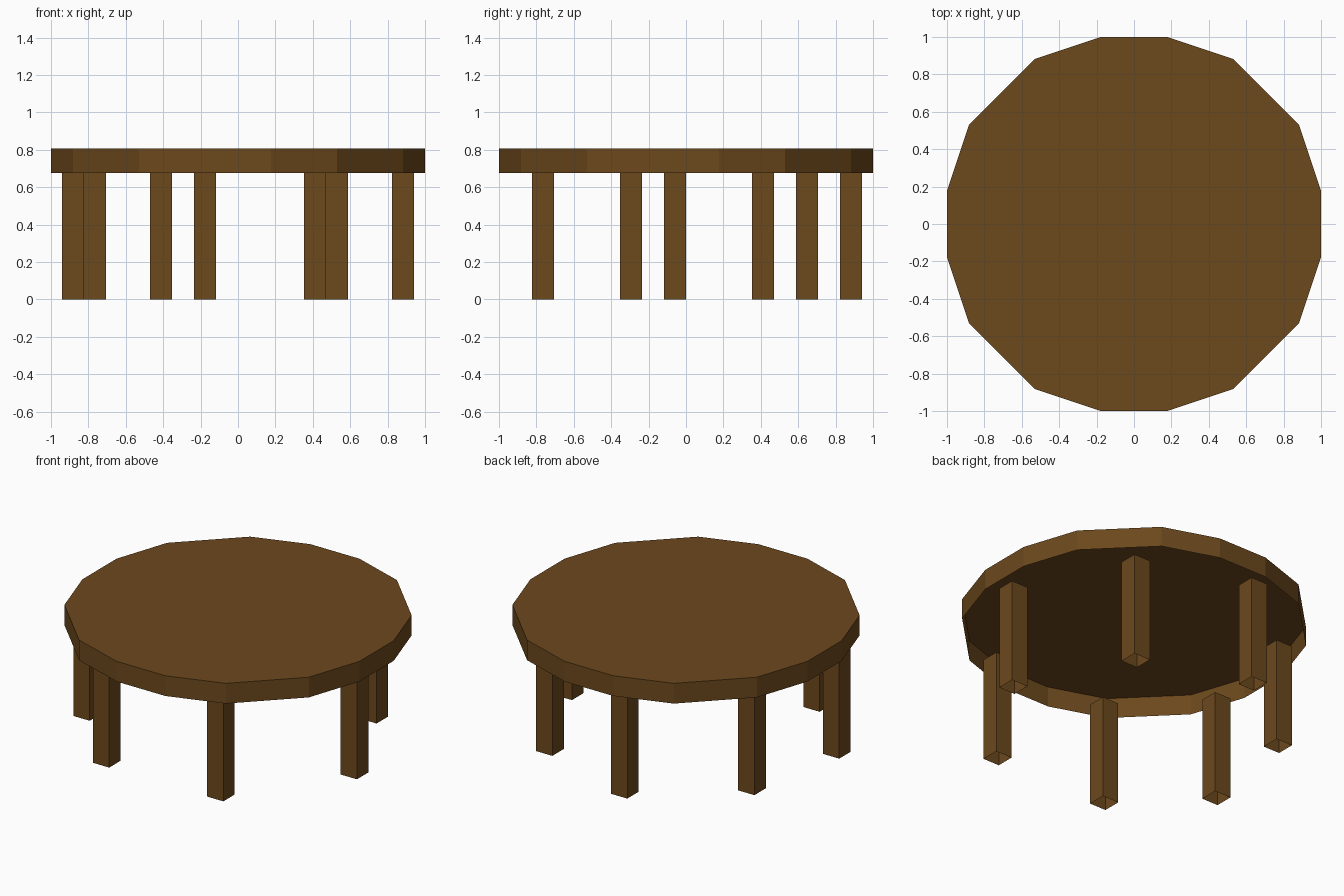
import bpy, bmesh

if "Cube" in bpy.data.objects:
    bpy.data.objects.remove(bpy.data.objects["Cube"])

U = 1 / 17            # modelling grid unit
TOP, RIM = 0.808, 0.676

wood = bpy.data.materials.new("dark_wood")
wood.diffuse_color = (0.15, 0.065, 0.012, 1)
wood.use_nodes = True
wood.node_tree.nodes["Principled BSDF"].inputs["Base Color"].default_value = wood.diffuse_color


def shell(name, outline, z0, z1, capped):
    """Extrude an outline into thin flat-faced walls, optionally capped on top."""
    bm = bmesh.new()
    low = [bm.verts.new((x, y, z0)) for x, y in outline]
    high = [bm.verts.new((x, y, z1)) for x, y in outline]
    n = len(outline)
    for i in range(n):
        j = (i + 1) % n
        bm.faces.new((low[i], low[j], high[j], high[i]))
    if capped:
        bm.faces.new(high)
    mesh = bpy.data.meshes.new(name)
    bm.to_mesh(mesh)
    bm.free()
    mesh.materials.append(wood)
    obj = bpy.data.objects.new(name, mesh)
    bpy.context.collection.objects.link(obj)
    return obj


# Sixteen-sided table top, hollow underneath: one quadrant turned four times
quadrant = [(17 * U, 3 * U), (15 * U, 9 * U), (9 * U, 15 * U), (3 * U, 17 * U)]
outline = []
for turn in range(4):
    outline += quadrant
    quadrant = [(-y, x) for x, y in quadrant]
shell("table_top", outline, RIM, TOP, True)

# Seven square hollow legs in an uneven ring, open at the foot
legs = [(15, -1), (9, 11), (-3, 15), (-13, 7), (-15, -5), (-7, -13), (7, -13)]
for i, (x, y) in enumerate(legs, 1):
    square = [((x + dx) * U, (y + dy) * U)
              for dx, dy in ((-1, -1), (1, -1), (1, 1), (-1, 1))]
    shell(f"leg_{i}", square, 0, RIM, False)
